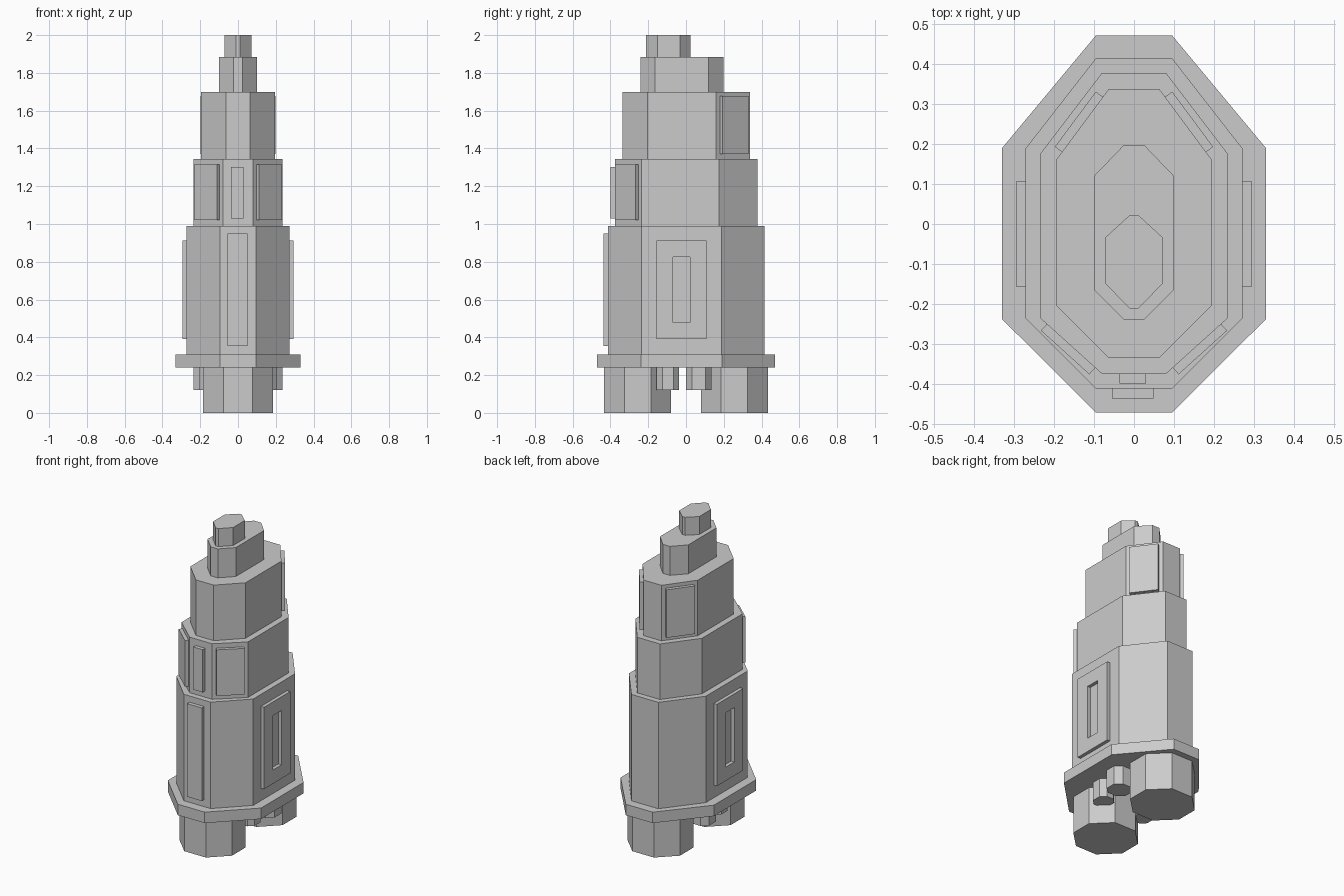
import bpy, bmesh, math
from mathutils import Vector, Matrix

if "Cube" in bpy.data.objects:
    bpy.data.objects.remove(bpy.data.objects["Cube"])

grey = bpy.data.materials.new("light grey")
grey.diffuse_color = (0.6, 0.6, 0.6, 1)
grey.use_nodes = True
grey.node_tree.nodes["Principled BSDF"].inputs["Base Color"].default_value = grey.diffuse_color


def finish(name, bm):
    bmesh.ops.recalc_face_normals(bm, faces=bm.faces)
    me = bpy.data.meshes.new(name)
    bm.to_mesh(me)
    bm.free()
    me.materials.append(grey)
    ob = bpy.data.objects.new(name, me)
    bpy.context.collection.objects.link(ob)
    return ob


def prism(name, z0, z1, a, y1, y2, b, front, back, cx=0.0):
    """Eight-sided block: side faces at x = cx +- a from y1 to y2, end faces of half width b."""
    pts = [(b, front), (a, y1), (a, y2), (b, back),
           (-b, back), (-a, y2), (-a, y1), (-b, front)]
    bm = bmesh.new()
    base = bm.faces.new([bm.verts.new((cx + x, y, z0)) for x, y in pts])
    top = bmesh.ops.extrude_face_region(bm, geom=[base])["geom"]
    bmesh.ops.translate(bm, vec=(0, 0, z1 - z0),
                        verts=[v for v in top if isinstance(v, bmesh.types.BMVert)])
    # keep the bottom cap if the extrusion removed it
    if not any(all(abs(v.co.z - z0) < 1e-6 for v in f.verts) for f in bm.faces):
        bmesh.ops.holes_fill(bm, edges=[e for e in bm.edges if e.is_boundary], sides=0)
    return finish(name, bm)


def panel(name, mid, normal, width, z0, z1, thick, sink=0.01):
    """Plate standing proud of a wall at mid, facing along normal."""
    n = Vector((normal[0], normal[1], 0)).normalized()
    c = Vector((mid[0], mid[1], (z0 + z1) / 2)) + n * (thick - sink) / 2
    bm = bmesh.new()
    bmesh.ops.create_cube(bm, size=1.0, matrix=Matrix.Translation(c)
                          @ Matrix.Rotation(math.atan2(n.y, n.x), 4, 'Z')
                          @ Matrix.Diagonal((thick + sink, width, z1 - z0, 1)))
    return finish(name, bm)


# Stacked tiers, from the base flange to the tip
prism("base_flange", 0.24, 0.31, 0.33, -0.238, 0.19, 0.095, -0.472, 0.472)
prism("lower_tier", 0.31, 0.99, 0.272, -0.235, 0.188, 0.095, -0.412, 0.415)
prism("middle_tier", 0.99, 1.345, 0.235, -0.235, 0.175, 0.08, -0.375, 0.378)
prism("upper_tier", 1.345, 1.70, 0.195, -0.203, 0.16, 0.063, -0.335, 0.338)
prism("neck_tier", 1.70, 1.885, 0.10, -0.165, 0.12, 0.025, -0.24, 0.198)
prism("tip_tier", 1.885, 2.0, 0.071, -0.15, -0.033, 0.01, -0.212, 0.023)

# Two large feet under the flange
for name, s in (("front_foot", -1), ("back_foot", 1)):
    prism(name, 0, 0.24, 0.185, s * 0.256 - 0.07, s * 0.256 + 0.07, 0.076,
          s * 0.256 - 0.177, s * 0.256 + 0.177)

# Front panels
panel("lower_front_panel", (-0.003, -0.412), (0, -1), 0.104, 0.355, 0.95, 0.024)
panel("middle_front_panel", (-0.003, -0.375), (0, -1), 0.066, 1.03, 1.303, 0.024)

for side, s in (("right", 1), ("left", -1)):
    # Small nozzles between the feet
    prism(side + "_front_nozzle", 0.12, 0.24, 0.055, -0.125, -0.065, 0.025,
          -0.155, -0.036, s * 0.15)
    prism(side + "_back_nozzle", 0.12, 0.24, 0.07, 0.033, 0.102, 0.03,
          0.0, 0.134, s * 0.165)
    # Side panel framing a recessed slot
    x = s * 0.272
    for part, y0, y1, z0, z1 in (("front", -0.157, -0.068, 0.39, 0.913),
                                 ("back", 0.02, 0.108, 0.39, 0.913),
                                 ("bottom", -0.068, 0.02, 0.39, 0.478),
                                 ("top", -0.068, 0.02, 0.825, 0.913)):
        panel(f"{side}_panel_{part}", (x, (y0 + y1) / 2), (s, 0), y1 - y0, z0, z1, 0.022)
    # Slanted panels on the middle tier front and the upper tier back
    panel(side + "_middle_slant_panel", (s * 0.1575, -0.305), (s * 0.67, -0.74),
          0.163, 1.02, 1.315, 0.022)
    panel(side + "_upper_slant_panel", (s * 0.129, 0.249), (s * 0.803, 0.596),
          0.172, 1.37, 1.677, 0.022)
